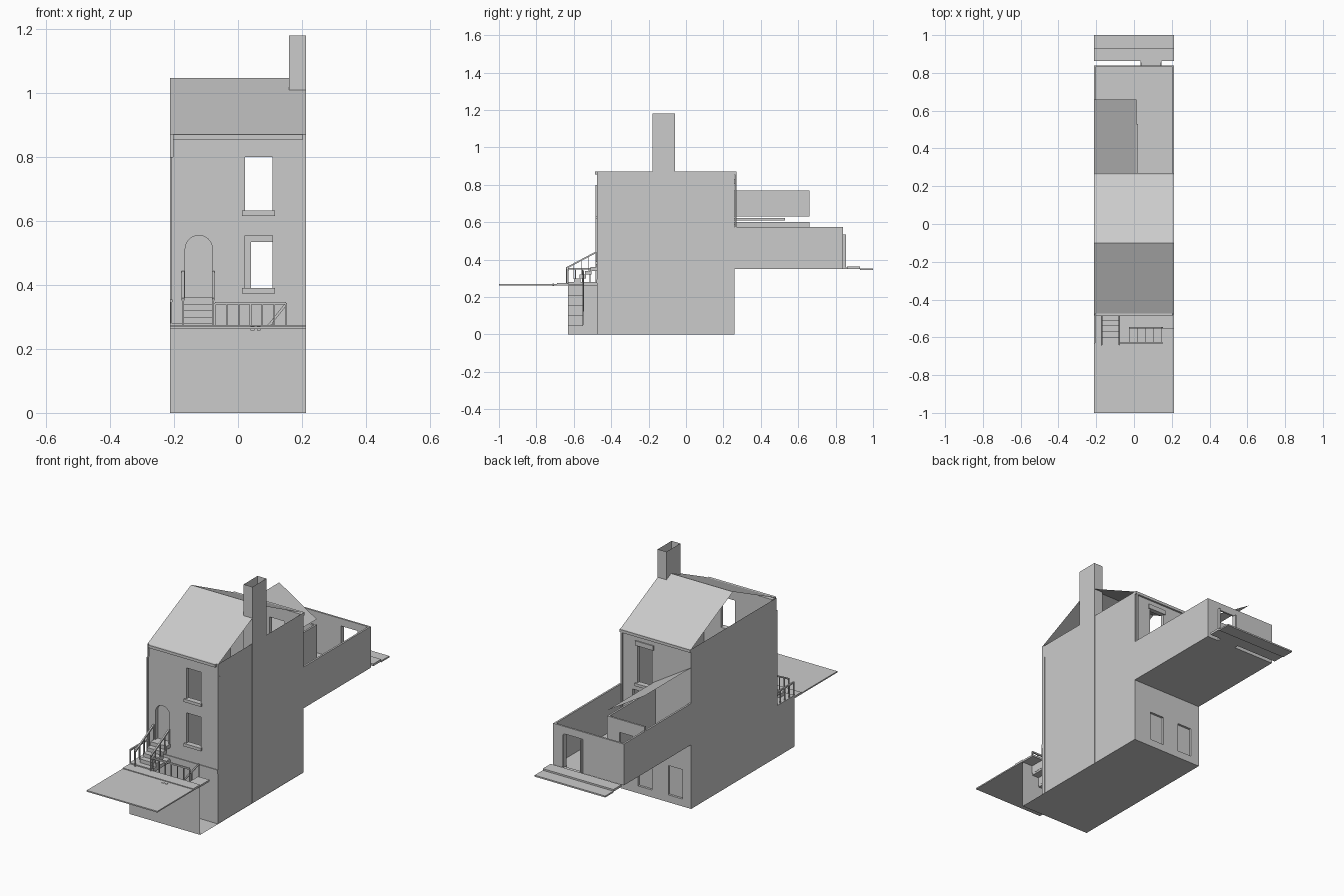
import bpy, math
from mathutils import Vector

if "Cube" in bpy.data.objects:
    bpy.data.objects.remove(bpy.data.objects["Cube"])

GREY = bpy.data.materials.new("plain grey")
GREY.use_nodes = True
GREY.diffuse_color = (0.6, 0.6, 0.6, 1)
GREY.node_tree.nodes["Principled BSDF"].inputs["Base Color"].default_value = (0.6, 0.6, 0.6, 1)

W = 0.213              # half width of the house
F, B = -0.475, 0.26    # front and back wall planes
WELL = -0.63           # retaining wall of the sunken area
STREET, YARD = 0.27, 0.35
EAVES, RIDGE = 0.87, 1.047


def mesh(name, verts, faces):
    me = bpy.data.meshes.new(name)
    me.from_pydata(verts, [], faces)
    me.materials.append(GREY)
    ob = bpy.data.objects.new(name, me)
    bpy.context.collection.objects.link(ob)
    return ob


def sheet(name, *pts):
    return mesh(name, pts, [range(len(pts))])


def box(name, x0, x1, y0, y1, z0, z1, open_top=False):
    verts = [(x, y, z) for z in (z0, z1) for x, y in ((x0, y0), (x1, y0), (x1, y1), (x0, y1))]
    sides = [(i, (i + 1) % 4, (i + 1) % 4 + 4, i + 4) for i in range(4)]
    return mesh(name, verts, sides + [(3, 2, 1, 0)] + ([] if open_top else [(4, 5, 6, 7)]))


def bar(name, a, b, r=0.0025):
    """Square rod between two points."""
    a, b = Vector(a), Vector(b)
    q = (b - a).to_track_quat('Z', 'Y')
    ring = [q @ Vector((sx * r, sy * r, 0)) for sx, sy in ((-1, -1), (1, -1), (1, 1), (-1, 1))]
    verts = [tuple(p + o) for p in (a, b) for o in ring]
    sides = [(i, (i + 1) % 4, (i + 1) % 4 + 4, i + 4) for i in range(4)]
    return mesh(name, verts, sides + [(3, 2, 1, 0), (4, 5, 6, 7)])


def rect(x0, x1, z0, z1):
    return [(x0, z0), (x1, z0), (x1, z1), (x0, z1)]


def arch(x0, x1, z0, z1, n=12):
    r, c = (x1 - x0) / 2, (x0 + x1) / 2
    top = [(c + r * math.cos(math.pi * i / n), z1 - r + r * math.sin(math.pi * i / n))
           for i in range(n + 1)]
    return [(x0, z0), (x1, z0)] + top


def wall(name, y0, y1, outline, holes=()):
    """Upright wall across x, its outline cut by holes."""
    cu = bpy.data.curves.new(name, 'CURVE')
    cu.dimensions, cu.fill_mode, cu.extrude = '2D', 'BOTH', (y1 - y0) / 2
    for loop in [outline, *holes]:
        sp = cu.splines.new('POLY')
        sp.points.add(len(loop) - 1)
        for p, (x, z) in zip(sp.points, loop):
            p.co = (x, z, 0, 1)
        sp.use_cyclic_u = True
    cu.materials.append(GREY)
    ob = bpy.data.objects.new(name, cu)
    bpy.context.collection.objects.link(ob)
    ob.location.y = (y0 + y1) / 2
    ob.rotation_euler.x = math.pi / 2
    bpy.ops.object.select_all(action='DESELECT')
    ob.select_set(True)
    bpy.context.view_layer.objects.active = ob
    bpy.ops.object.convert(target='MESH')
    bpy.ops.object.shade_flat()


def railing(name, a, b, posts, height):
    """Top rail from a to b with upright balusters below it."""
    a, b = Vector(a), Vector(b)
    bar(name + "_rail", a, b, 0.004)
    for i in range(posts):
        p = a.lerp(b, i / (posts - 1))
        bar(f"{name}_baluster_{i}", p, p - Vector((0, 0, height)))


# House shell
upper_win, lower_win = rect(0.022, 0.108, 0.632, 0.8), rect(0.022, 0.108, 0.39, 0.555)
front_outline = rect(-W, W, 0, 0.8)[:3] + [(0.203, 0.8), (0.203, 0.865), (-0.203, 0.865), (-0.203, 0.8), (-W, 0.8)]
wall("front_wall", F, F + 0.02, front_outline,
     [upper_win, lower_win, arch(-0.165, -0.08, 0.36, 0.555)])
basement = [rect(x, x + 0.085, 0.04, 0.2) for x in (-0.16, 0.022)]
wall("back_wall", B - 0.02, B, rect(-W, W, 0, EAVES),
     [rect(0.022, 0.112, 0.6, 0.805), rect(0.02, 0.14, YARD + 0.005, 0.56), *basement])
for side, x in (("left", W - 0.002), ("right", -W)):
    sheet(side + "_side_wall", (x, F, 0), (x, B, 0), (x, B, EAVES), (x, F, EAVES))
box("front_corner_strip", 0.203, W, F, F + 0.01, 0.8, EAVES)
for i, x in enumerate((-0.16, 0.022)):
    box(f"basement_pane_{i}", x, x + 0.085, B - 0.018, B - 0.012, 0.04, 0.2)
box("front_door", -0.166, -0.079, F + 0.02, F + 0.025, 0.355, 0.56)
sheet("ground_floor", (-W, WELL, 0), (W, WELL, 0), (W, B, 0), (-W, B, 0))

# Roof slopes with open gables, and the chimney stack
for name, y in (("front_roof", F), ("back_roof", B)):
    sheet(name, (-W, y, EAVES), (W, y, EAVES), (W, -0.1, RIDGE), (-W, -0.1, RIDGE))
box("chimney", 0.16, W, -0.18, -0.06, 0, 1.18, open_top=True)

# Sills, lintels, gutters and downpipes
for z in (0.39, 0.632):
    box("front_sill", 0.012, 0.115, F - 0.01, F + 0.01, z - 0.016, z)
box("back_sill", 0.012, 0.122, B - 0.01, B + 0.01, 0.585, 0.6)
box("back_lintel", 0.012, 0.122, B, B + 0.006, 0.805, 0.83)
box("front_gutter", -0.203, 0.203, F - 0.012, F, 0.855, EAVES)
box("back_gutter", -W, W, B, B + 0.01, 0.855, EAVES)
box("string_course", -W, W, F - 0.004, F, 0.275, 0.295)
box("front_downpipe", -W, -0.206, F - 0.01, F - 0.002, 0, 0.8)
box("back_downpipe", 0.198, 0.206, B + 0.002, B + 0.01, YARD, 0.86)

# Street pavement and sunken area
box("pavement", -W, W, -1, -0.69, 0.263, STREET)
box("pavement_coping", -W, W, -0.69, WELL, 0.263, 0.274)
for x in (0.045, 0.065):
    box("cover_stud", x - 0.006, x + 0.006, -0.715, -0.705, 0.258, 0.272)
sheet("retaining_wall", (-W, WELL, 0), (W, WELL, 0), (W, WELL, STREET), (-W, WELL, STREET))
sheet("area_side_wall", (-W, WELL, 0), (-W, F, 0), (-W, F, STREET), (-W, WELL, STREET))

# Front door steps
box("step_landing", -W, -0.075, WELL, F, 0.26, 0.28)
for i in range(4):
    box(f"door_step_{i}", -0.172, -0.075, -0.6 + 0.03 * i, -0.565 + 0.03 * i if i < 3 else F,
        0.28 + 0.02 * i, 0.3 + 0.02 * i)
for x in (-0.172, -0.078):
    railing("step_railing", (x, -0.64, 0.355), (x, -0.48, 0.44), 5, 0.08)
railing("area_end_railing", (-0.209, WELL, 0.35), (-0.209, F, 0.35), 5, 0.08)

# Area railing and stairs down to the basement
railing("street_railing", (-0.072, WELL, 0.343), (0.15, WELL, 0.343), 7, 0.073)
box("basement_landing", 0.145, W, WELL, -0.55, 0.26, STREET)
for i in range(1, 5):
    x, z = 0.145 - 0.042 * i, STREET - 0.054 * i
    box(f"basement_tread_{i}", x, x + 0.045, WELL, -0.55, z - 0.01, z)
    box(f"basement_riser_{i}", x + 0.042, x + 0.046, WELL, -0.55, z, z + 0.054)
railing("basement_railing", (0.15, -0.55, 0.34), (-0.023, -0.55, 0.125), 5, 0.075)

# Rear yard
sheet("yard_floor", (-W, B, YARD), (W, B, YARD), (W, 0.84, YARD), (-W, 0.84, YARD))
for side, x in (("left", W - 0.01), ("right", -W)):
    box(side + "_yard_wall", x, x + 0.01, B, 0.84, YARD, 0.575)
gate = rect(0.04, 0.14, YARD, 0.535)
wall("rear_yard_wall", 0.83, 0.84,
     [(-W, YARD), gate[0], gate[3], gate[2], gate[1], (W, YARD), (W, 0.575), (-W, 0.575)])
for x in (0.034, 0.14):
    box("gate_jamb", x, x + 0.006, 0.83, 0.855, YARD, 0.535)
box("gate_threshold", 0.034, 0.146, 0.84, 0.862, YARD, 0.358)
box("rear_step", -W, W, 0.862, 0.93, YARD, 0.362)
box("rear_path", -W, W, 0.93, 1, YARD - 0.005, YARD + 0.003)

# Lean-to with a single sloping roof
E = 0.66
sheet("lean_to_roof", (-W, B, 0.77), (0.013, B, 0.63), (0.013, E, 0.63), (-W, E, 0.77))
box("lean_to_side_wall", 0.003, 0.013, B, E, YARD, 0.6)
wall("lean_to_end_wall", E - 0.01, E, [(-W, YARD), (0.013, YARD), (0.013, 0.6), (-W, 0.6)],
     [rect(-0.14, -0.06, 0.43, 0.53)])
box("lean_to_gutter", 0.013, 0.02, B, 0.53, 0.61, 0.622)
